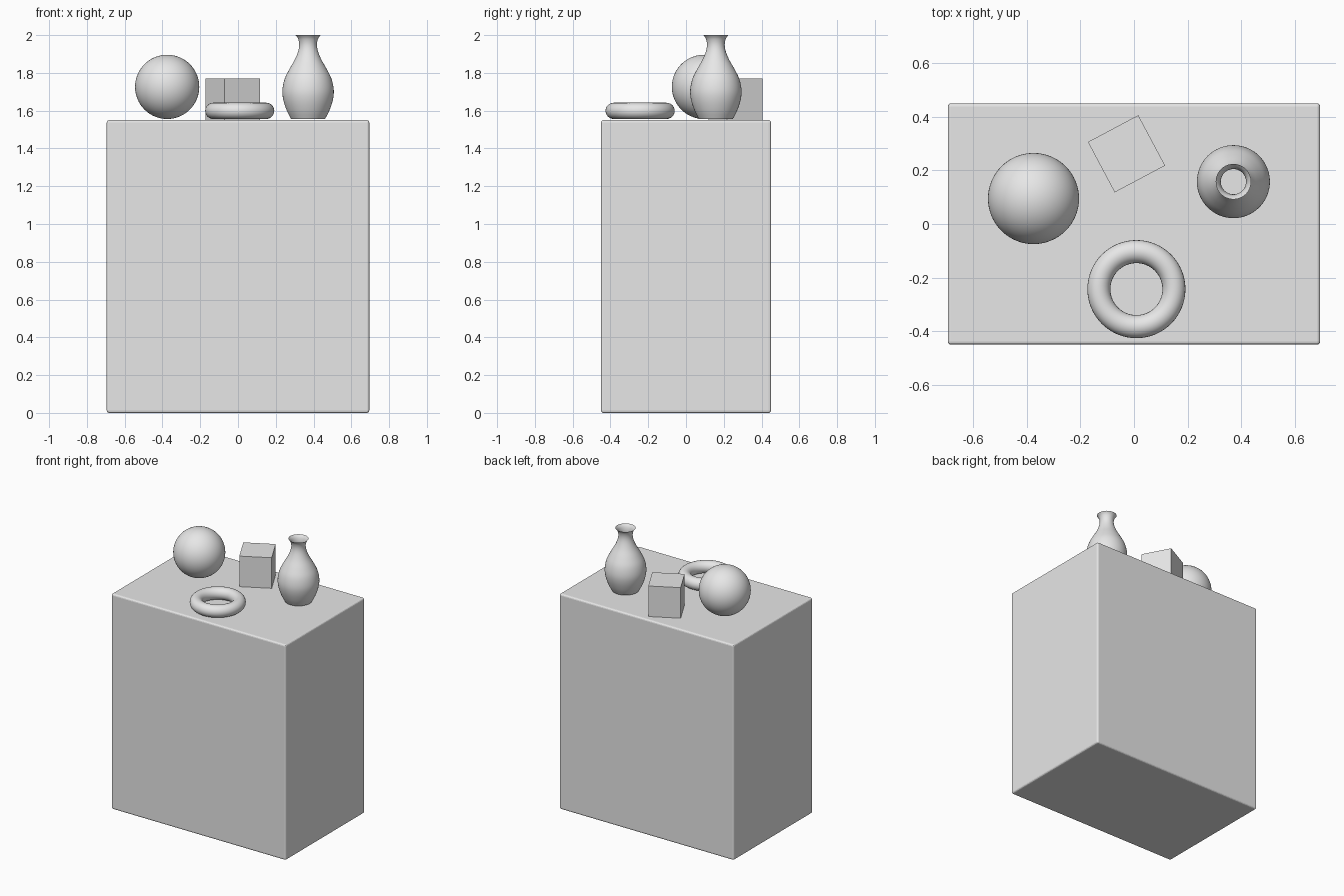
import bpy, bmesh, math
from mathutils import Matrix, Vector

cube = bpy.data.objects.get("Cube")
if cube:
    bpy.data.objects.remove(cube, do_unlink=True)

TOP = 1.55      # height of the pedestal
REST = 1.556    # underside of the round objects

grey = bpy.data.materials.new("plain_grey")
grey.use_nodes = True
grey.diffuse_color = (0.8, 0.8, 0.8, 1)
grey.node_tree.nodes["Principled BSDF"].inputs["Base Color"].default_value = (0.8, 0.8, 0.8, 1)


def finish(name, smooth=True):
    """Name the active object, give it the material and its shading."""
    obj = bpy.context.object
    obj.name = obj.data.name = name
    obj.data.materials.clear()
    obj.data.materials.append(grey)
    if smooth:
        bpy.ops.object.shade_smooth_by_angle(angle=math.radians(40))
    return obj


def box(name, size, location, turn=0):
    bpy.ops.mesh.primitive_cube_add(size=1, location=location, rotation=(0, 0, turn))
    bpy.context.object.scale = size
    bpy.ops.object.transform_apply(location=False, rotation=False, scale=True)
    return finish(name, smooth=False)


def smooth_profile(points, steps=4):
    """Catmull-Rom curve through the given radius and height pairs."""
    pts = [Vector(p) for p in points]
    pts = [2 * pts[0] - pts[1]] + pts + [2 * pts[-1] - pts[-2]]
    out = []
    for a, b, c, d in zip(pts, pts[1:], pts[2:], pts[3:]):
        for i in range(steps):
            t = i / steps
            out.append(0.5 * (2 * b + (c - a) * t + (2 * a - 5 * b + 4 * c - d) * t ** 2
                              + (3 * b - a - 3 * c + d) * t ** 3))
    return out + [pts[-2]]


def lathe(name, profile, location, sides=64):
    """Revolve a profile around z, with a closed base and an open top."""
    bm = bmesh.new()
    rings = []
    for r, z in profile:
        rings.append([bm.verts.new((r * math.cos(k * math.tau / sides),
                                    r * math.sin(k * math.tau / sides), z))
                      for k in range(sides)])
    for low, high in zip(rings, rings[1:]):
        for k in range(sides):
            n = (k + 1) % sides
            bm.faces.new((low[k], low[n], high[n], high[k]))
    bm.faces.new(rings[0][::-1])
    mesh = bpy.data.meshes.new(name)
    bm.to_mesh(mesh)
    bm.free()
    obj = bpy.data.objects.new(name, mesh)
    obj.location = location
    bpy.context.collection.objects.link(obj)
    bpy.ops.object.select_all(action='DESELECT')
    obj.select_set(True)
    bpy.context.view_layer.objects.active = obj
    return finish(name)


# Pedestal with softly rounded edges
pedestal = box("pedestal", (1.39, 0.9, TOP), (0, 0, TOP / 2))
bevel = pedestal.modifiers.new("rounded_edges", 'BEVEL')
bevel.width = 0.012
bevel.segments = 3

# Turned cube
box("display_cube", (0.213, 0.213, 0.22), (-0.028, 0.262, TOP + 0.11), math.radians(28))

# Ball
bpy.ops.mesh.primitive_uv_sphere_add(segments=64, ring_count=32, radius=0.17,
                                     location=(-0.375, 0.095, REST + 0.17))
finish("ball")

# Ring
bpy.ops.mesh.primitive_torus_add(major_radius=0.14, minor_radius=0.043, major_segments=64,
                                 minor_segments=24, location=(0.009, -0.243, REST + 0.043))
finish("ring")

# Vase with a flared lip
outline = [(0.09, 0), (0.113, 0.045), (0.131, 0.1), (0.136, 0.152), (0.125, 0.21),
           (0.1, 0.262), (0.07, 0.315), (0.052, 0.36), (0.047, 0.395), (0.053, 0.425),
           (0.066, 0.444)]
lathe("vase", smooth_profile(outline), (0.371, 0.158, REST))
